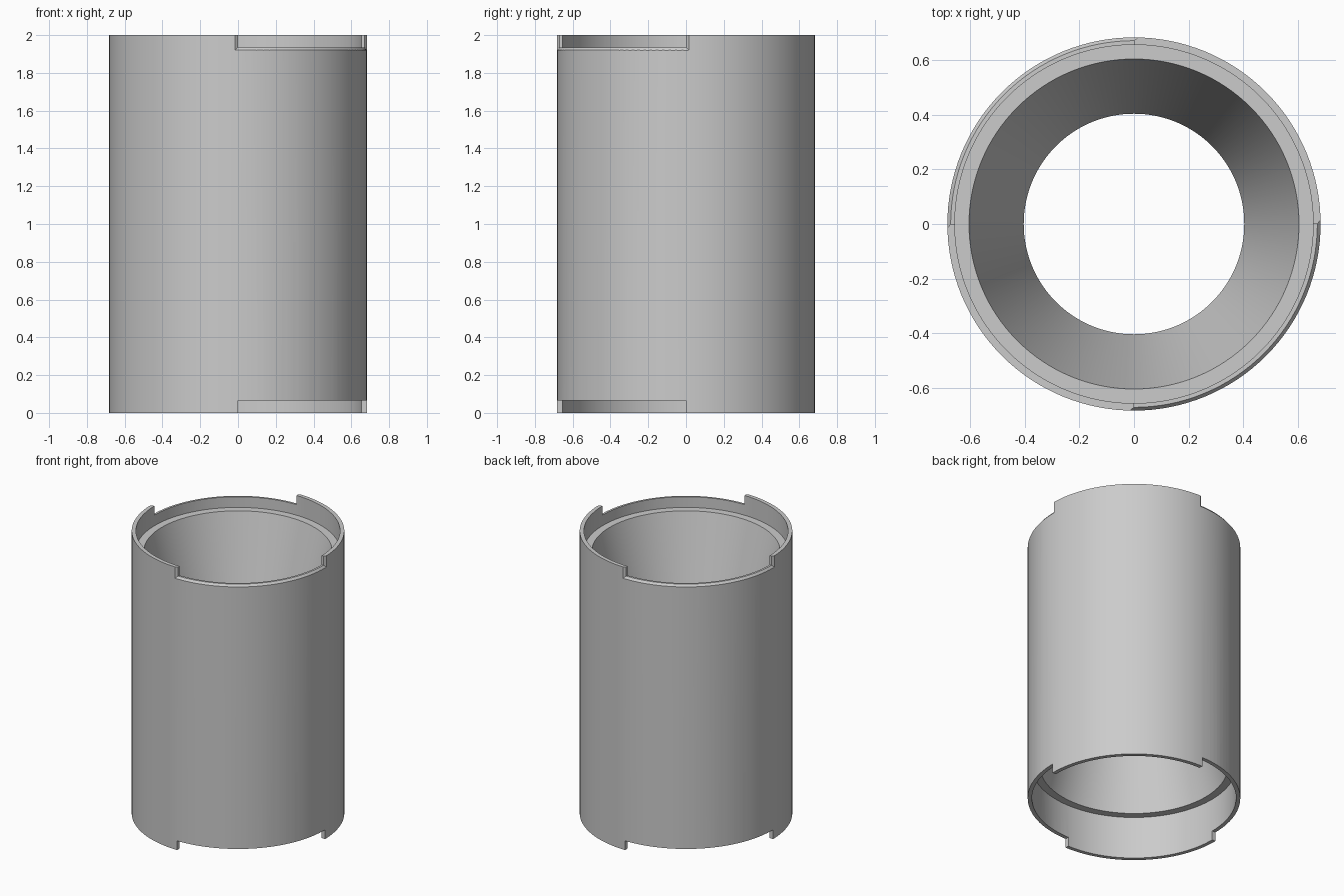
import bpy, bmesh
from math import pi, cos, sin

if "Cube" in bpy.data.objects:
    bpy.data.objects.remove(bpy.data.objects["Cube"])

SEG = 128


def finish(bm, name):
    bmesh.ops.recalc_face_normals(bm, faces=bm.faces)
    me = bpy.data.meshes.new(name)
    bm.to_mesh(me)
    bm.free()
    ob = bpy.data.objects.new(name, me)
    bpy.context.collection.objects.link(ob)
    return ob


def lathe(name, profile):
    """Revolve a closed (radius, z) profile into a ring-shaped solid."""
    bm = bmesh.new()
    rings = [[bm.verts.new((r * cos(2 * pi * i / SEG), r * sin(2 * pi * i / SEG), z))
              for r, z in profile] for i in range(SEG)]
    n = len(profile)
    for i in range(SEG):
        a, b = rings[i], rings[(i + 1) % SEG]
        for j in range(n):
            k = (j + 1) % n
            bm.faces.new((a[j], b[j], b[k], a[k]))
    return finish(bm, name)


def notch(bm, start, z_floor, z_end, flare):
    """Quarter-turn cutter; flare widens it outside to chamfer the notch edge."""
    steps = 32
    bands = [(0.62, 0), (0.67, 0), (0.69, 2 * flare), (0.75, 2 * flare)]
    down = -1 if z_end > z_floor else 1
    slices = []
    for i in range(steps + 1):
        t = i / steps
        floor, end = [], []
        for r, f in bands:
            grow = f / r
            a = start - grow + t * (pi / 2 + 2 * grow)
            floor.append(bm.verts.new((r * cos(a), r * sin(a), z_floor + down * f)))
            end.append(bm.verts.new((r * cos(a), r * sin(a), z_end)))
        slices.append((floor, end))
    last = len(bands) - 1
    for (f0, e0), (f1, e1) in zip(slices, slices[1:]):
        for j in range(last):
            bm.faces.new((f0[j], f0[j + 1], f1[j + 1], f1[j]))
            bm.faces.new((e0[j], e0[j + 1], e1[j + 1], e1[j]))
        for j in (0, last):
            bm.faces.new((f0[j], f1[j], e1[j], e0[j]))
    for f, e in (slices[0], slices[-1]):
        for j in range(last):
            bm.faces.new((f[j], f[j + 1], e[j + 1], e[j]))


# Tube with end sockets, ledges and an hourglass bore
sleeve = lathe("sleeve", [
    (0.682, 0), (0.682, 2), (0.655, 2), (0.655, 1.86), (0.603, 1.86),
    (0.403, 1.08), (0.603, 0.30), (0.655, 0.30), (0.655, 0)])

# Opposite quarter notches at both ends, chamfered at the top
bm = bmesh.new()
for start in (-pi / 2, pi / 2):
    notch(bm, start, 1.935, 2.1, 0.0125)
    notch(bm, start, 0.065, -0.1, 0)
cutter = finish(bm, "notch_cutter")
cutter.hide_render = True

mod = sleeve.modifiers.new("notches", 'BOOLEAN')
mod.operation = 'DIFFERENCE'
mod.solver = 'EXACT'
mod.object = cutter
bpy.context.view_layer.objects.active = sleeve
sleeve.select_set(True)
bpy.ops.object.modifier_apply(modifier=mod.name)
bpy.data.objects.remove(cutter)

bpy.ops.object.shade_smooth_by_angle(angle=pi / 9)
